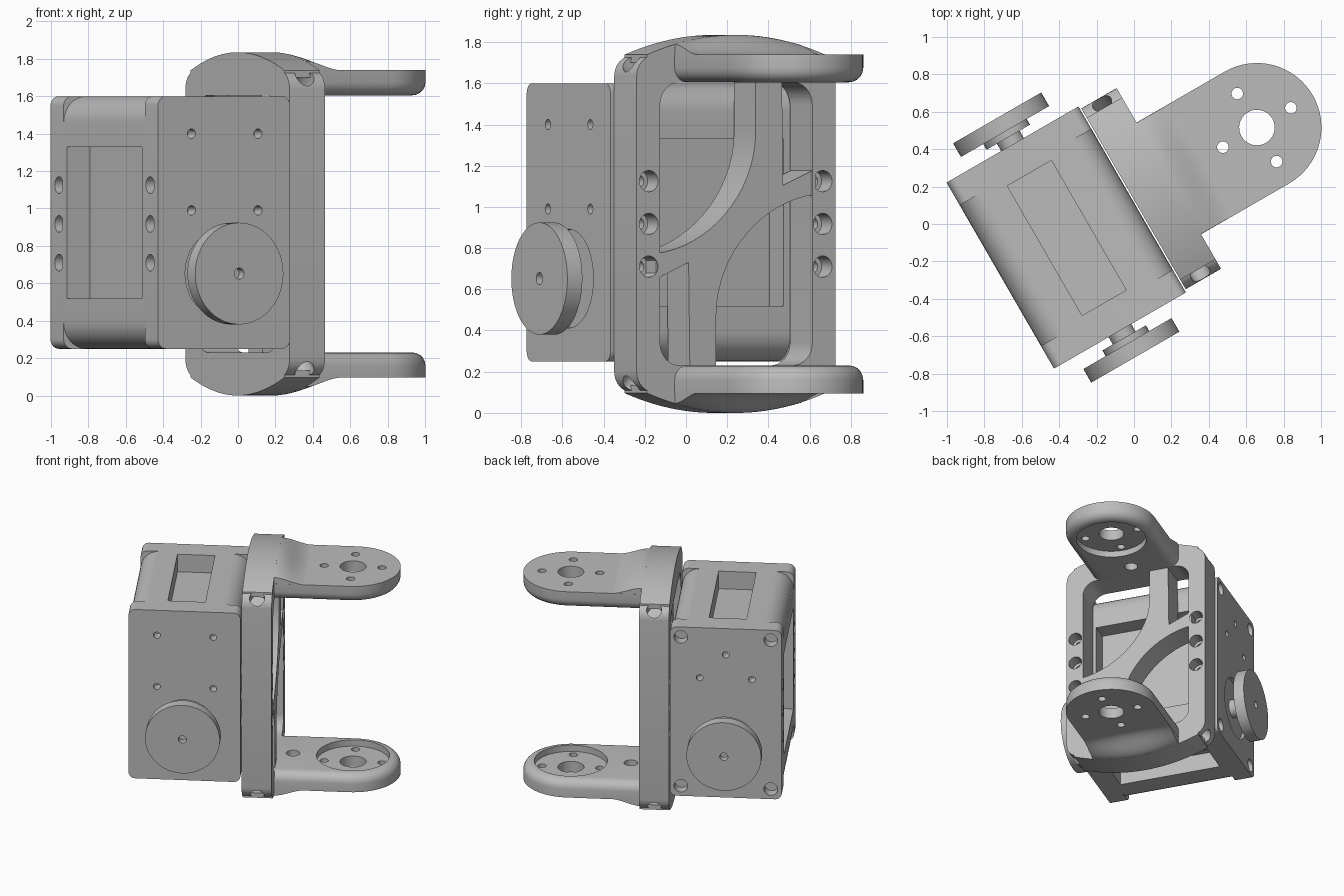
import bpy, bmesh
from math import pi, sin, cos
from mathutils import Matrix, Vector, Quaternion

if "Cube" in bpy.data.objects:
    bpy.data.objects.remove(bpy.data.objects["Cube"])

grey = bpy.data.materials.new("plain_grey")
grey.use_nodes = True
grey.diffuse_color = (0.5, 0.5, 0.5, 1)
grey.node_tree.nodes["Principled BSDF"].inputs["Base Color"].default_value = (0.5, 0.5, 0.5, 1)

TURN = Matrix.Rotation(pi / 6, 4, 'Z')   # the whole assembly is turned 30 degrees
MID, TOP = 0.118, 1.835                  # symmetry plane across, total height
HORN_X, HORN_Z = -0.35, 0.652


def flip_z(p):
    return TOP - p


def rounded(a0, a1, b0, b1, r, n=8):
    """Rounded rectangle outline."""
    pts = []
    for i, (a, b) in enumerate([(a1 - r, b1 - r), (a0 + r, b1 - r), (a0 + r, b0 + r), (a1 - r, b0 + r)]):
        for k in range(n + 1):
            t = pi / 2 * (i + k / n)
            pts.append((a + r * cos(t), b + r * sin(t)))
    return pts


def prism(outline, axis, lo, hi):
    """Outline extruded along an axis."""
    place = {'x': lambda a, b, c: (c, a, b), 'y': lambda a, b, c: (a, c, b), 'z': lambda a, b, c: (a, b, c)}[axis]
    bm = bmesh.new()
    low = [bm.verts.new(place(a, b, lo)) for a, b in outline]
    high = [bm.verts.new(place(a, b, hi)) for a, b in outline]
    bm.faces.new(low)
    bm.faces.new(high)
    for i in range(len(low)):
        j = (i + 1) % len(low)
        bm.faces.new((low[i], low[j], high[j], high[i]))
    bmesh.ops.recalc_face_normals(bm, faces=bm.faces[:])
    return bm


def box(x0, x1, y0, y1, z0, z1):
    return prism([(x0, y0), (x1, y0), (x1, y1), (x0, y1)], 'z', z0, z1)


def rod(start, end, r, n=32):
    """Cylinder between two points."""
    a, b = Vector(start), Vector(end)
    turn = (b - a).to_track_quat('Z', 'Y').to_matrix().to_4x4()
    bm = bmesh.new()
    bmesh.ops.create_cone(bm, cap_ends=True, segments=n, radius1=r, radius2=r,
                          depth=(b - a).length, matrix=Matrix.Translation((a + b) / 2) @ turn)
    return bm


def plain(name, bm):
    me = bpy.data.meshes.new(name)
    bm.to_mesh(me)
    bm.free()
    me.materials.append(grey)
    ob = bpy.data.objects.new(name, me)
    bpy.context.collection.objects.link(ob)
    return ob


def part(name, bm, cuts=(), mirror=False):
    """Finished object, with cutters subtracted and optional vertical mirroring."""
    ob = plain(name, bm)
    cutters = [plain("cutter", c) for c in cuts]
    for c in cutters:
        c.hide_render = True
        mod = ob.modifiers.new("cut", 'BOOLEAN')
        mod.operation, mod.solver, mod.object = 'DIFFERENCE', 'EXACT', c
    if cutters:
        bpy.context.view_layer.update()
        me = bpy.data.meshes.new_from_object(ob.evaluated_get(bpy.context.evaluated_depsgraph_get()))
        ob.modifiers.clear()
        ob.data = me
        for c in cutters:
            bpy.data.objects.remove(c)
    if mirror:
        ob.data.transform(Matrix.Translation((0, 0, TOP)) @ Matrix.Diagonal((1, 1, -1, 1)))
        ob.data.flip_normals()
    ob.data.transform(TURN)
    bpy.ops.object.select_all(action='DESELECT')
    ob.select_set(True)
    bpy.context.view_layer.objects.active = ob
    bpy.ops.object.shade_smooth_by_angle(angle=pi / 6)
    return ob


SCREW_Z = (0.71, 0.9175, 1.125)
SCREW_Y = (MID - 0.49, MID + 0.485)

# Motor body with a shallow window on four sides
X0, X1, Y0, Y1, Z0, Z1 = -0.757, 0.057, -0.456, 0.693, 0.25, 1.60
W0, W1, D, FL = -0.285, 0.515, 0.14, 0.14
windows = [box(X0 - 0.1, X0 + D, W0, W1, 0.52, 1.33), box(X1 - D, X1 + 0.1, W0, W1, 0.52, 1.33),
           box(-0.485, -0.213, W0, W1, Z1 - D, Z1 + 0.1), box(-0.485, -0.213, W0, W1, Z0 - 0.1, Z0 + D)]
part("motor_body", prism(rounded(X0, X1, Z0, Z1, 0.14), 'y', Y0 + FL - 0.01, Y1 - FL + 0.01), windows)

# Motor end caps, horns and hubs
front_holes = [(x, z, 0.025) for x in (-0.55, -0.14) for z in (0.99, 1.4)]
back_holes = [(HORN_X, 1.39, 0.025), (HORN_X - 0.19, 1.2, 0.025), (HORN_X + 0.19, 1.2, 0.025)]
back_holes += [(x, z, 0.05) for x in (X0 + 0.08, X1 - 0.08) for z in (Z0 + 0.08, Z1 - 0.08)]
for side, face, out, screw, holes in (("front", Y0, -1, SCREW_Y[0], front_holes),
                                      ("back", Y1, 1, SCREW_Y[1], back_holes)):
    cuts = [rod((HORN_X, face + out * 0.1, HORN_Z), (HORN_X, face - out * 0.03, HORN_Z), 0.24, 48)]
    cuts += [rod((x, face + out * 0.1, z), (x, face - out * 0.08, z), r, 20) for x, z, r in holes]
    for z in SCREW_Z:
        cuts += [rod((x - s * 0.1, screw, z), (x + s * 0.1, screw, z), 0.045, 20) for x, s in ((X0, 1), (X1, -1))]
    lo, hi = sorted((face, face - out * FL))
    part(side + "_end_cap", prism(rounded(X0, X1, Z0, Z1, 0.05), 'y', lo, hi), cuts)

    def on_axis(d):
        return (HORN_X, face + out * d, HORN_Z)
    part(side + "_horn", rod(on_axis(0.08), on_axis(0.164), 0.272, 64),
         [rod(on_axis(0.11), on_axis(0.2), 0.03, 20)])
    part(side + "_hub", rod(on_axis(0.045), on_axis(0.082), 0.134))
    part(side + "_shaft", rod(on_axis(-0.06), on_axis(0.05), 0.07))

# Bracket frame with its opening, counterbored screw holes and corner holes
P0, P1 = 0.065, 0.283
H0, H1 = MID - 0.558, MID + 0.558
cuts = [prism(rounded(MID - 0.427, MID + 0.427, 0.23, 1.605, 0.11), 'x', P0 - 0.1, P1 + 0.1)]
for y in SCREW_Y:
    for z in SCREW_Z:
        cuts += [rod((P0 - 0.1, y, z), (P1 + 0.1, y, z), 0.03, 20), rod((P1 - 0.1, y, z), (P1 + 0.1, y, z), 0.052, 24)]
for y, sy in ((H0, -1), (H1, 1)):
    for z, sz in ((0.10, -1), (flip_z(0.10), 1)):
        cuts.append(rod((0.175, y - sy * 0.1, z - sz * 0.1), (0.175, y + sy * 0.1, z + sz * 0.1), 0.055, 24))
part("bracket_frame", prism(rounded(H0, H1, 0.10, flip_z(0.10), 0.1), 'x', P0, P1), cuts)

# Curved brace across the opening, point symmetric
half = [(0.229, 1.62)]
for k in range(17):
    t = k / 16
    w = ((1 - t) ** 3, 3 * t * (1 - t) ** 2, 3 * t * t * (1 - t), t ** 3)
    half.append((sum(a * b for a, b in zip(w, (0.229, 0.229, -0.05, -0.33))),
                 sum(a * b for a, b in zip(w, (1.37, 1.05, 0.80, 0.775)))))
half += [(-0.33, 0.65), (-0.147, 0.73), (-0.14, 0.215)]
brace = half + [(2 * MID - y, flip_z(z)) for y, z in half]
part("curved_brace", prism(brace, 'x', P0 + 0.005, P1 - 0.003))


# Arms: rounded tongue with softened inner edge
def arm_shape():
    r, cx = 0.345, 0.827
    pts = [(0.15, MID - r)]
    pts += [(cx + r * sin(pi * k / 32), MID - r * cos(pi * k / 32)) for k in range(33)]
    pts += [(0.15, MID + r)]
    bm = prism(pts, 'z', 1.605, 1.74)
    rim = [e for e in bm.edges if all(v.co.z < 1.62 for v in e.verts) and any(v.co.x > 0.2 for v in e.verts)]
    bmesh.ops.bevel(bm, geom=rim, offset=0.07, segments=5, profile=0.5, affect='EDGES')
    return bm


# Raised hump joining arm and frame
def hump(x0, x1, half_width, fade, n=24):
    def height(x, d):
        g = 0.5 * (1 + cos(pi * (x - x0) / (x1 - x0))) if fade else 1
        return 1.739 + 0.096 * g * max(0, 1 - (d / 0.5) ** 2)
    bm = bmesh.new()
    grid = []
    for i in range(n + 1):
        x = x0 + (x1 - x0) * i / n
        ds = [half_width * (2 * j / n - 1) for j in range(n + 1)]
        row = [bm.verts.new((x, MID - half_width, 1.7))]
        row += [bm.verts.new((x, MID + d, height(x, d))) for d in ds]
        row.append(bm.verts.new((x, MID + half_width, 1.7)))
        grid.append(row)
    for a, b in zip(grid, grid[1:]):
        for j in range(len(a)):
            k = (j + 1) % len(a)
            bm.faces.new((a[j], b[j], b[k], a[k]))
    bm.faces.new(grid[0])
    bm.faces.new(grid[-1])
    bmesh.ops.recalc_face_normals(bm, faces=bm.faces[:])
    return bm


for level, mirror in (("upper", False), ("lower", True)):
    cx = 0.827
    cuts = [rod((cx, MID, 1.5), (cx, MID, 1.655), 0.265, 64), rod((cx, MID, 1.5), (cx, MID, 1.9), 0.095)]
    cuts += [rod((cx + dx, MID + dy, 1.5), (cx + dx, MID + dy, 1.9), 0.031, 20)
             for dx, dy in ((0.21, 0), (-0.21, 0), (0, 0.21), (0, -0.21))]
    cuts.append(rod((0.39, MID, 1.5), (0.39, MID, 1.69), 0.05, 24))
    part(level + "_arm", arm_shape(), cuts, mirror)
    part(level + "_frame_hump", hump(P0, P1, 0.5, False), (), mirror)
    part(level + "_arm_hump", hump(P1 - 0.01, 0.512, 0.344, True), (), mirror)
